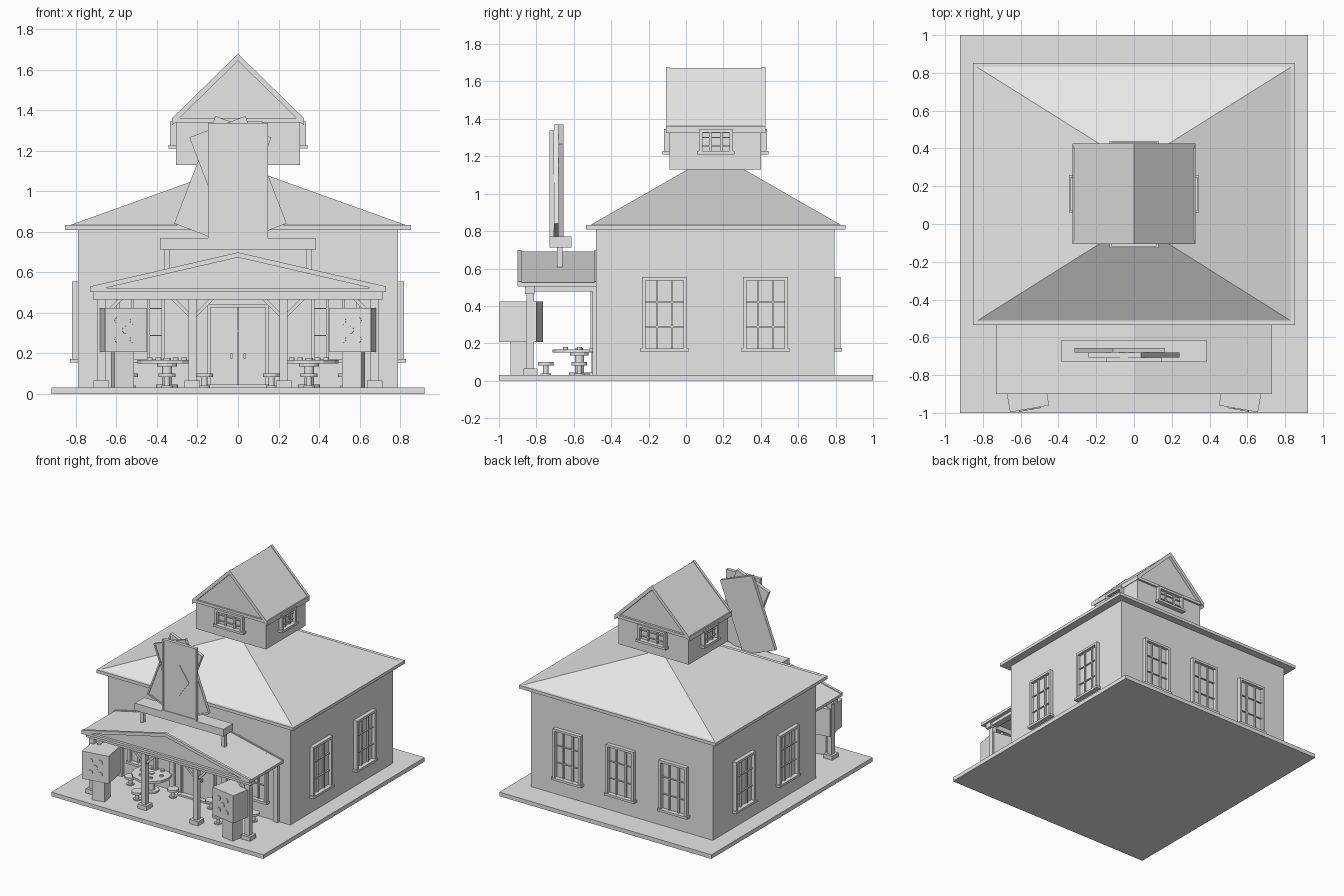
import bpy, bmesh, math
from mathutils import Matrix, Vector

if "Cube" in bpy.data.objects:
    bpy.data.objects.remove(bpy.data.objects["Cube"])

grey = bpy.data.materials.new("plain_grey")
grey.use_nodes = True
GREY = (0.8, 0.8, 0.8, 1)
grey.diffuse_color = GREY
grey.node_tree.nodes["Principled BSDF"].inputs["Base Color"].default_value = GREY


def finish(name, bm, matrix=None):
    bmesh.ops.recalc_face_normals(bm, faces=bm.faces)
    me = bpy.data.meshes.new(name)
    bm.to_mesh(me)
    bm.free()
    me.materials.append(grey)
    ob = bpy.data.objects.new(name, me)
    if matrix:
        ob.matrix_world = matrix
    bpy.context.collection.objects.link(ob)
    return ob


def boxes(name, spans, matrix=None):
    """One object from boxes given as (x0, x1, y0, y1, z0, z1)."""
    bm = bmesh.new()
    for x0, x1, y0, y1, z0, z1 in spans:
        m = Matrix.Translation(((x0 + x1) / 2, (y0 + y1) / 2, (z0 + z1) / 2))
        bmesh.ops.create_cube(bm, size=1, matrix=m @ Matrix.Diagonal((x1 - x0, y1 - y0, z1 - z0, 1)))
    return finish(name, bm, matrix)


def prism(name, outline, y0, y1, matrix=None):
    """Extrude an x-z outline along y."""
    bm = bmesh.new()
    face = bm.faces.new([bm.verts.new((x, y0, z)) for x, z in outline])
    out = bmesh.ops.extrude_face_region(bm, geom=[face])
    bmesh.ops.translate(bm, vec=(0, y1 - y0, 0),
                        verts=[v for v in out["geom"] if isinstance(v, bmesh.types.BMVert)])
    return finish(name, bm, matrix)


def discs(name, parts, sides=12, matrix=None):
    """One object from upright discs given as (x, y, z0, z1, radius)."""
    bm = bmesh.new()
    for x, y, z0, z1, r in parts:
        bmesh.ops.create_cone(bm, cap_ends=True, segments=sides, radius1=r, radius2=r, depth=z1 - z0,
                              matrix=Matrix.Translation((x, y, (z0 + z1) / 2)))
    return finish(name, bm, matrix)


def window(name, x, y, z, turn, w, h, depth=0.03):
    """Framed window with a sill; x, y, z is the bottom middle on the wall."""
    a, t, s = w / 2, 0.018, 0.006
    spans = [(-a, -a + t, -depth, 0, 0, h), (a - t, a, -depth, 0, 0, h),
             (-a, a, -depth, 0, h - t, h), (-a - 0.01, a + 0.01, -depth - 0.008, 0, 0, t),
             (-a, a, -0.004, 0.004, 0, h)]
    for i in (1, 2):
        u, v = -a + w * i / 3, h * i / 3
        spans += [(u - s, u + s, -0.015, 0, 0, h), (-a, a, -0.015, 0, v - s / 2, v + s / 2)]
    boxes(name, spans, Matrix.Translation((x, y, z)) @ Matrix.Rotation(math.radians(turn), 4, "Z"))


def gable_roof(name, half, z0, z1, drop, y0, y1):
    """Two sloping slabs with raised rake trim at both ends."""
    def chevron(d0, d1):
        return [(-half, z0 - d0), (0, z1 - d0), (half, z0 - d0),
                (half, z0 - d1), (0, z1 - d1), (-half, z0 - d1)]
    prism(name, chevron(0.006, drop), y0 + 0.02, y1 - 0.02)
    for end, e0, e1 in (("front", y0, y0 + 0.02), ("back", y1 - 0.02, y1)):
        prism(f"{name}_{end}_trim", chevron(0, drop), e0, e1)


# Ground slab and main walls
boxes("ground_slab", [(-0.92, 0.92, -1, 1, 0, 0.032)])
boxes("main_walls", [(-0.79, 0.79, -0.48, 0.795, 0.03, 0.815)])

# Hipped main roof over a flat eaves board
boxes("eaves_board", [(-0.853, 0.853, -0.535, 0.853, 0.808, 0.832)])
bm = bmesh.new()
base = [bm.verts.new((x, y, 0.832)) for x, y in ((-0.83, -0.512), (0.83, -0.512), (0.83, 0.83), (-0.83, 0.83))]
r0, r1 = bm.verts.new((0, 0.01, 1.13)), bm.verts.new((0, 0.31, 1.13))
a, b, c, d = base
for loop in ((a, b, r0), (b, c, r1, r0), (c, d, r1), (d, a, r0, r1), (d, c, b, a)):
    bm.faces.new(loop)
finish("hipped_roof", bm)

# Roof cupola
boxes("cupola_walls", [(-0.305, 0.305, -0.088, 0.402, 1.13, 1.36)])
prism("cupola_gable", [(-0.3, 1.35), (0.3, 1.35), (0, 1.645)], -0.088, 0.402)
gable_roof("cupola_roof", 0.325, 1.36, 1.678, 0.035, -0.107, 0.425)
boxes("cupola_eaves", [(-0.325, 0.325, -0.1, 0.418, 1.34, 1.362)])
window("cupola_front_vent", 0, -0.088, 1.21, 0, 0.24, 0.135)
window("cupola_back_vent", 0, 0.402, 1.21, 180, 0.24, 0.135)
window("cupola_left_vent", 0.305, 0.16, 1.21, 90, 0.18, 0.135)
window("cupola_right_vent", -0.305, 0.16, 1.21, -90, 0.18, 0.135)

# House windows
for i, x in enumerate((-0.46, 0, 0.46)):
    window(f"back_window_{i}", x, 0.795, 0.155, 180, 0.24, 0.4)
for i, y in enumerate((-0.115, 0.425)):
    window(f"left_window_{i}", 0.79, y, 0.155, 90, 0.24, 0.4)
    window(f"right_window_{i}", -0.79, y, 0.155, -90, 0.24, 0.4)
for side in (-1, 1):
    window(f"front_window_{side}", side * 0.48, -0.48, 0.155, 0, 0.24, 0.4)

# Double door with handles, push bar and sill
boxes("door", [(-0.15, -0.135, -0.505, -0.48, 0.03, 0.44), (0.135, 0.15, -0.505, -0.48, 0.03, 0.44),
               (-0.15, 0.15, -0.505, -0.48, 0.425, 0.44), (-0.135, -0.002, -0.49, -0.48, 0.03, 0.43),
               (0.002, 0.135, -0.49, -0.48, 0.03, 0.43), (-0.12, 0.12, -0.497, -0.48, 0.305, 0.315),
               (-0.16, 0.16, -0.53, -0.48, 0.03, 0.045)])
boxes("door_handles", [(s * 0.033 - 0.006, s * 0.033 + 0.006, -0.505, -0.485, 0.175, 0.2) for s in (-1, 1)])

# Porch roof, gable and beams
gable_roof("porch_roof", 0.73, 0.53, 0.698, 0.025, -0.9, -0.47)
prism("porch_gable", [(-0.7, 0.512), (0.7, 0.512), (0, 0.675)], -0.88, -0.48)
boxes("porch_ceiling", [(-0.73, 0.73, -0.9, -0.48, 0.503, 0.522)])
boxes("porch_beams", [(-0.715, 0.715, -0.86, -0.81, 0.465, 0.505)]
      + [(min(s * 0.65, s * 0.7), max(s * 0.65, s * 0.7), -0.82, -0.48, 0.478, 0.505) for s in (-1, 1)])

# Porch posts with footings and diagonal braces
for i, x in enumerate((-0.675, -0.225, 0.225, 0.675)):
    boxes(f"porch_post_{i}", [(x - 0.02, x + 0.02, -0.852, -0.812, 0.03, 0.47),
                              (x - 0.038, x + 0.038, -0.87, -0.794, 0.03, 0.065),
                              (x - 0.02, x + 0.02, -0.5, -0.478, 0.03, 0.48)])
    for s in (-1, 1):
        if abs(x + s * 0.1) < 0.7:
            prism(f"porch_brace_{i}_{s}", [(x, 0.36), (x, 0.385), (x + s * 0.085, 0.47), (x + s * 0.11, 0.47)],
                  -0.842, -0.822)

# Sign shelf on two legs
boxes("sign_shelf", [(-0.385, 0.385, -0.73, -0.613, 0.713, 0.77)])
boxes("sign_legs", [(s * 0.352 - 0.013, s * 0.352 + 0.013, -0.69, -0.66, 0.56, 0.715) for s in (-1, 1)])

# Fanned playing cards, each with a raised rim
for name, x, y, turn in (("back_card", -0.075, -0.668, 21), ("middle_card", 0, -0.693, -21), ("front_card", 0, -0.718, 0)):
    w, h, t = 0.148, 0.284, 0.012
    boxes(name, [(-w, w, -0.007, 0.012, -h, h), (-w, -w + t, -0.013, 0, -h, h), (w - t, w, -0.013, 0, -h, h),
                 (-w, w, -0.013, 0, -h, -h + t), (-w, w, -0.013, 0, h - t, h)],
          Matrix.Translation((x, y, 1.053)) @ Matrix.Rotation(math.radians(turn), 4, "Y"))
prism("card_diamond", [(-0.085, 1.05), (0, 0.93), (0.085, 1.05), (0, 1.172)], -0.73, -0.72)

# Giant dice on stands, and round card tables with stools
for s, side in ((1, "left"), (-1, "right")):
    m = Matrix.Translation((s * 0.57, -0.88, 0.315)) @ Matrix.Rotation(math.radians(-10 * s), 4, "Z")
    boxes(f"{side}_die", [(-0.105, 0.105, -0.1, 0.1, -0.108, 0.108)], m)
    pips = [(u * 0.038, v * 0.046, 0, 0.006, 0.019) for u in (-1, 1) for v in (-1, 1)]
    discs(f"{side}_die_pips", pips + [(0, 0, 0, 0.006, 0.019)], 12,
          m @ Matrix.Translation((0, -0.1, 0)) @ Matrix.Rotation(math.pi / 2, 4, "X"))
    boxes(f"{side}_die_stand", [(-0.05, 0.05, -0.05, 0.05, -0.285, -0.1)], m)

    cx, cy = s * 0.35, -0.57
    discs(f"{side}_table", [(cx, cy, 0.15, 0.168, 0.145), (cx, cy, 0.03, 0.15, 0.024),
                            (cx, cy, 0.03, 0.045, 0.055), (cx, cy, 0.135, 0.15, 0.05)])
    chips = [(cx + 0.085 * math.cos(k * math.pi / 3), cy + 0.085 * math.sin(k * math.pi / 3),
              0.168, 0.18, 0.014) for k in range(6)]
    discs(f"{side}_table_chips", chips + [(cx, cy, 0.168, 0.176, 0.02)])
    for k, (dx, dy) in enumerate(((-0.185, 0), (0.185, 0), (0, -0.18))):
        x, y = cx + dx, cy + dy
        discs(f"{side}_stool_{k}", [(x, y, 0.082, 0.1, 0.042), (x, y, 0.03, 0.085, 0.014),
                                    (x, y, 0.03, 0.04, 0.028)])
